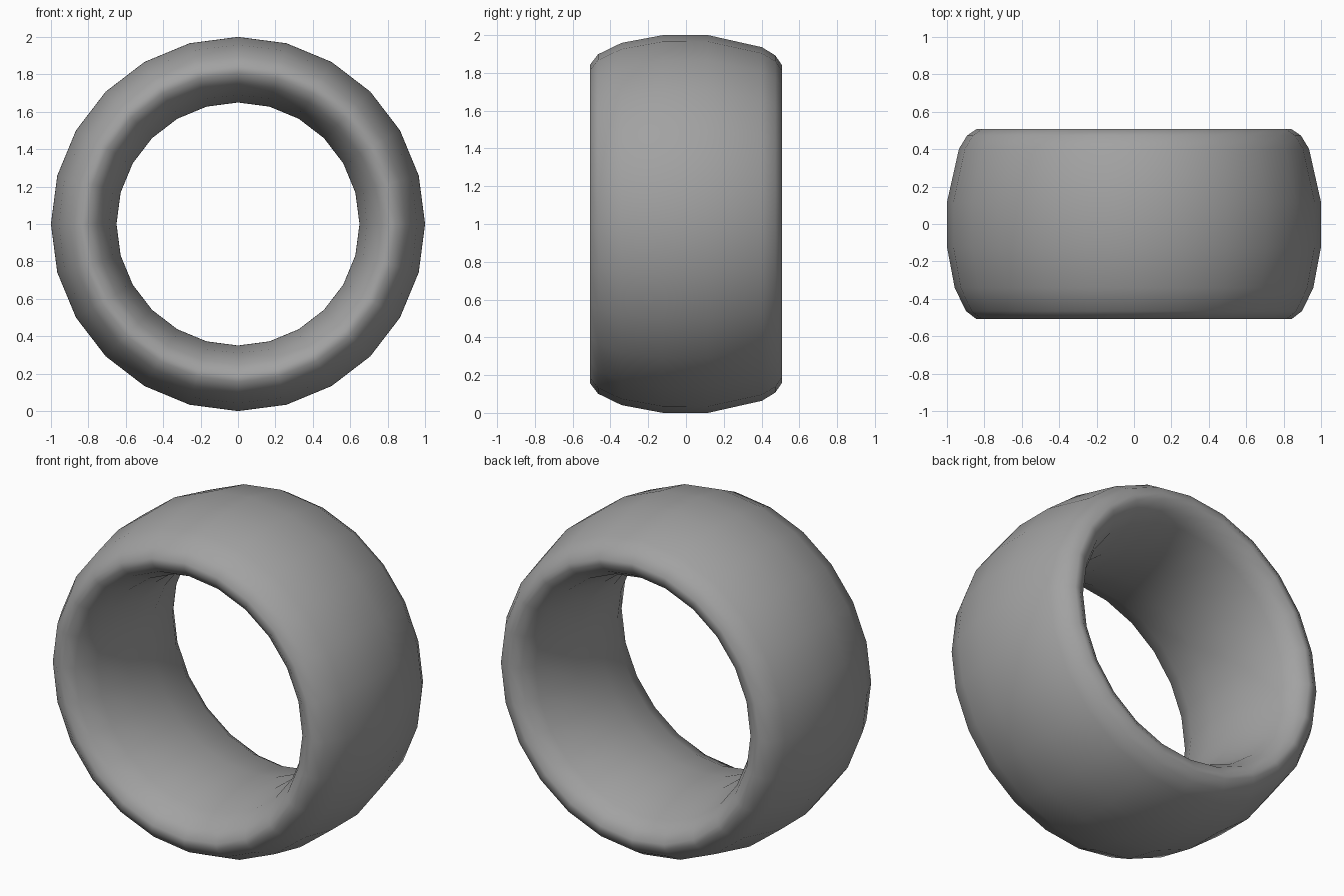
import bpy, bmesh
from math import cos, sin, radians, tau
from mathutils import Matrix, Vector

if "Cube" in bpy.data.objects:
    bpy.data.objects.remove(bpy.data.objects["Cube"], do_unlink=True)

# Plain grey material
grey = bpy.data.materials.new("mid grey")
grey.use_nodes = True
grey.diffuse_color = (0.36, 0.36, 0.36, 1)
grey.node_tree.nodes["Principled BSDF"].inputs["Base Color"].default_value = grey.diffuse_color

# Stretched oval cross-section: outer half, then its mirror on the bore side
MID_RADIUS, HALF_THICK, HALF_WIDTH = 0.825, 0.18, 0.51
outer = [-84, -66, -42, -14, 13, 52, 68, 85]
angles = [radians(a) for a in outer + [180 - a for a in reversed(outer)]]
profile = [Vector((0, HALF_WIDTH * sin(a), MID_RADIUS + HALF_THICK * cos(a))) for a in angles]

# Sweep the section around the y axis
SEGMENTS = 24
bm = bmesh.new()
rings = []
for i in range(SEGMENTS):
    turn = Matrix.Rotation(tau * i / SEGMENTS, 3, 'Y')
    rings.append([bm.verts.new(turn @ p + Vector((0, 0, 1))) for p in profile])
count = len(profile)
for i, ring in enumerate(rings):
    following = rings[(i + 1) % SEGMENTS]
    for j in range(count):
        k = (j + 1) % count
        bm.faces.new((ring[j], ring[k], following[k], following[j]))
bmesh.ops.recalc_face_normals(bm, faces=bm.faces)
for face in bm.faces:
    face.smooth = True

mesh = bpy.data.meshes.new("wide_ring")
bm.to_mesh(mesh)
bm.free()
mesh.materials.append(grey)
ring_object = bpy.data.objects.new("wide_ring", mesh)
bpy.context.collection.objects.link(ring_object)
